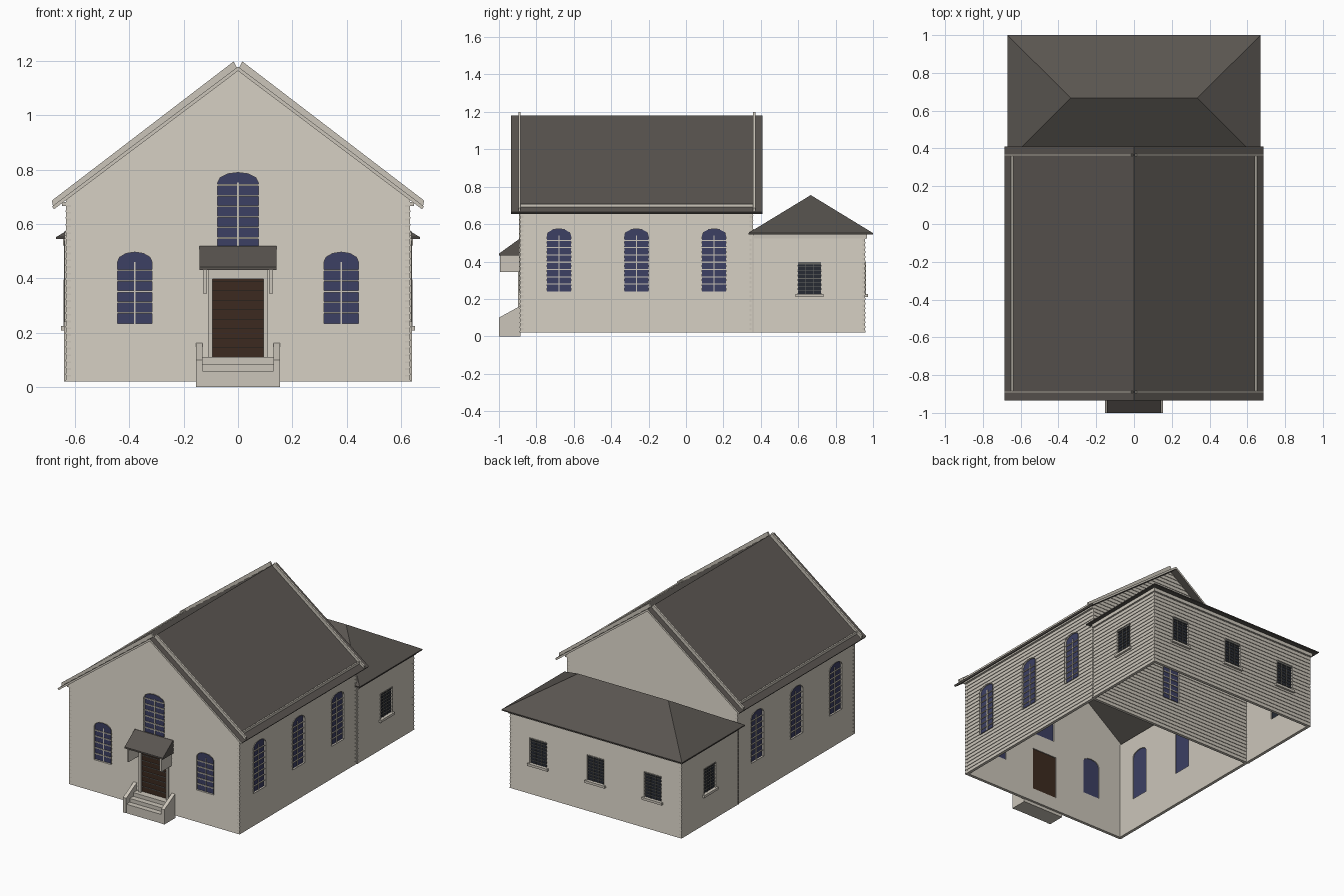
import bpy, bmesh, math
from mathutils import Matrix, Vector

cube = bpy.data.objects.get("Cube")
if cube:
    bpy.data.objects.remove(cube, do_unlink=True)


def material(name, rgb):
    m = bpy.data.materials.new(name)
    m.use_nodes = True
    m.diffuse_color = (*rgb, 1)
    m.node_tree.nodes["Principled BSDF"].inputs["Base Color"].default_value = (*rgb, 1)
    return m


CREAM = material("cream paint", (0.60, 0.56, 0.49))
ROOF = material("roof shingle", (0.10, 0.09, 0.08))
BLUE = material("blue glass", (0.045, 0.05, 0.125))
SLATE = material("dark glass", (0.02, 0.024, 0.034))
SASH = material("grey sash", (0.14, 0.14, 0.13))
BROWN = material("door wood", (0.045, 0.023, 0.014))
IDENT = Matrix.Identity(4)


def finish(name, bm, mats, M=IDENT):
    bmesh.ops.recalc_face_normals(bm, faces=bm.faces)
    me = bpy.data.meshes.new(name)
    bm.to_mesh(me)
    bm.free()
    me.transform(M)
    for m in mats:
        me.materials.append(m)
    ob = bpy.data.objects.new(name, me)
    bpy.context.collection.objects.link(ob)
    return ob


def prism_mesh(pts, d0, d1, axis):
    """Closed outline swept along x or y; the outline is (other axis, z)."""
    bm = bmesh.new()
    at = (lambda a, b, d: (a, d, b)) if axis == "y" else (lambda a, b, d: (d, a, b))
    f = bm.faces.new([bm.verts.new(at(a, b, d0)) for a, b in pts])
    ext = bmesh.ops.extrude_face_region(bm, geom=[f])["geom"]
    move = Vector(at(0, 0, d1 - d0))
    bmesh.ops.translate(bm, vec=move, verts=[v for v in ext if isinstance(v, bmesh.types.BMVert)])
    bmesh.ops.recalc_face_normals(bm, faces=bm.faces)
    return bm


def prism(name, pts, d0, d1, mat, axis="y", M=IDENT):
    return finish(name, prism_mesh(pts, d0, d1, axis), [mat], M)


def boxes(name, spans, mat, M=IDENT):
    """One object made of boxes given as (x0, x1, y0, y1, z0, z1)."""
    bm = bmesh.new()
    for x0, x1, y0, y1, z0, z1 in spans:
        T = Matrix.Translation(((x0 + x1) / 2, (y0 + y1) / 2, (z0 + z1) / 2))
        S = Matrix.Diagonal((x1 - x0, y1 - y0, z1 - z0, 1))
        bmesh.ops.create_cube(bm, size=1, matrix=T @ S)
    return finish(name, bm, [mat], M)


def side(deg, dist):
    """Frame of a wall whose outside faces local -y."""
    return Matrix.Rotation(math.radians(deg), 4, "Z") @ Matrix.Translation((0, -dist, 0))


def outline(x, hw, z0, z1, arch):
    if not arch:
        return [(x - hw, z0), (x + hw, z0), (x + hw, z1), (x - hw, z1)]
    arc = [(x + hw * math.cos(math.pi * i / 6), z1 - arch + arch * math.sin(math.pi * i / 6))
           for i in range(7)]
    return [(x - hw, z0), (x + hw, z0)] + arc


def frame(name, pts, M):
    bm = bmesh.new()
    f = bm.faces.new([bm.verts.new((a, -0.003, b)) for a, b in pts])
    bmesh.ops.inset_individual(bm, faces=[f], thickness=0.006)
    bmesh.ops.delete(bm, geom=[f], context="FACES")
    ext = bmesh.ops.extrude_face_region(bm, geom=bm.faces[:])["geom"]
    bmesh.ops.translate(bm, vec=(0, 0.016, 0),
                        verts=[v for v in ext if isinstance(v, bmesh.types.BMVert)])
    finish(name, bm, [CREAM], M)


def fill_opening(name, kind, x, hw, z0, z1, arch, M):
    pts = outline(x, hw, z0, z1, arch)
    glass = {"arched": BLUE, "small": SLATE, "door": BROWN}[kind]
    prism(name + "_pane", pts, 0.010, 0.014, glass, "y", M)
    frame(name + "_frame", pts, M)
    step = {"arched": 0.039, "small": 0.021, "door": 0.035}[kind]
    thick = 0.003 if kind == "arched" else 0.0015
    n = int((z1 - arch * 0.9 - z0) / step)
    bars = [(x - hw, x + hw, 0.004, 0.011, z0 + i * step - thick, z0 + i * step + thick)
            for i in range(1, n + 1)]
    if kind == "arched":
        bars.append((x - 0.003, x + 0.003, 0.005, 0.011, z0, z1 - arch))
    if kind == "small":
        bars += [(x + s - 0.0015, x + s + 0.0015, 0.005, 0.011, z0, z1) for s in (-0.02, 0.02)]
        bars.append((x - hw, x + hw, 0.002, 0.011, z1 - 0.012, z1))
        boxes(name + "_sill", [(x - 0.075, x + 0.075, -0.012, 0.005, z0 - 0.016, z0)], CREAM, M)
    boxes(name + "_bars", bars, CREAM if kind == "arched" else SASH, M)


BOARD, LAP, BASE = 0.025, 0.004, 0.02
RIDGE, SLOPE = 1.18, 0.752


def wall(name, x0, x1, top, M, openings, gable=False):
    # lapped boards outside, smooth inside
    prof = [(0.02, BASE)]
    z = BASE
    while z < top - 0.001:
        nz = min(z + BOARD, top)
        prof += [(0, z), (LAP, nz)]
        z = nz
    prof.append((0.02, top))
    bm = prism_mesh(prof, x0, x1, "x")
    if gable:
        for s in (-1, 1):
            bmesh.ops.bisect_plane(bm, geom=bm.verts[:] + bm.edges[:] + bm.faces[:],
                                   plane_co=(0, 0, RIDGE - 0.008),
                                   plane_no=(s * SLOPE, 0, 1), clear_outer=True)
            bmesh.ops.holes_fill(bm, edges=[e for e in bm.edges if e.is_boundary])
    ob = finish(name, bm, [CREAM], M)
    # openings are cut through, then filled
    cutters = []
    for i, (kind, x, hw, z0, z1, arch) in enumerate(openings):
        c = prism("cutter", outline(x, hw, z0, z1, arch), -0.05, 0.06, CREAM, "y", M)
        c.hide_render = True
        mod = ob.modifiers.new("opening", "BOOLEAN")
        mod.operation, mod.solver, mod.object = "DIFFERENCE", "EXACT", c
        cutters.append(c)
        fill_opening(f"{name}_{kind}_{i + 1}", kind, x, hw, z0, z1, arch, M)
    if cutters:
        dg = bpy.context.evaluated_depsgraph_get()
        cut = bpy.data.meshes.new_from_object(ob.evaluated_get(dg))
        ob.modifiers.clear()
        ob.data = cut
        for c in cutters:
            bpy.data.objects.remove(c, do_unlink=True)


# Hall walls
def tall(x):
    return ("arched", x, 0.064, 0.24, 0.575, 0.035)


front = [("arched", s * 0.38, 0.064, 0.235, 0.497, 0.037) for s in (-1, 1)]
front += [("arched", 0, 0.075, 0.51, 0.79, 0.037), ("door", 0, 0.095, 0.11, 0.40, 0)]
wall("front_wall", -0.633, 0.633, 1.2, side(0, 0.89), front, True)
wall("rear_wall", -0.633, 0.633, 1.2, side(180, 0.36), [tall(0)], True)
bays = (-0.68, -0.265, 0.15)
wall("left_wall", -0.887, 0.357, 0.685, side(90, 0.635), [tall(y) for y in bays])
wall("right_wall", -0.357, 0.887, 0.685, side(-90, 0.635), [tall(-y) for y in bays])


# Rear annex walls
def small(x):
    return ("small", x, 0.062, 0.225, 0.397, 0)


wall("annex_left_wall", 0.35, 0.957, 0.548, side(90, 0.639), [small(0.66)])
wall("annex_right_wall", -0.957, -0.35, 0.548, side(-90, 0.639), [small(-0.66)])
wall("annex_rear_wall", -0.637, 0.637, 0.548, side(180, 0.96), [small(x) for x in (-0.425, 0, 0.425)])
boxes("annex_eave_trim", [(-0.645, 0.645, 0.955, 0.967, 0.522, 0.549),
                          (-0.645, -0.634, 0.36, 0.967, 0.522, 0.549),
                          (0.634, 0.645, 0.36, 0.967, 0.522, 0.549)], CREAM)
boxes("annex_corner_boards", [(s * 0.638 - 0.003, s * 0.638 + 0.003, 0.353, 0.363, BASE, 0.54)
                              for s in (-1, 1)], CREAM)

# Main roof, with painted gable ends
EAVE = 0.685


def roof_z(x):
    return RIDGE - SLOPE * abs(x)


low = roof_z(EAVE)
roof = prism("main_roof", [(-EAVE, low), (0, RIDGE), (EAVE, low), (EAVE - 0.008, low - 0.01),
                           (0, RIDGE - 0.016), (0.008 - EAVE, low - 0.01)], -0.935, 0.41, ROOF)
roof.data.materials.append(CREAM)
for p in roof.data.polygons:
    if abs(p.normal.y) > 0.9:
        p.material_index = 1

# Raised strips on the roof and trim under the eaves
for s, label in ((1, "left"), (-1, "right")):
    a, b = 0.003, EAVE - 0.004
    strip = [(s * a, roof_z(a) - 0.003), (s * b, roof_z(b) - 0.003),
             (s * (b + 0.004), roof_z(b) + 0.019), (s * (a + 0.013), roof_z(a) + 0.021)]
    for y, end in ((-0.89, "front"), (0.365, "rear")):
        prism(f"{label}_{end}_rake_strip", strip, y - 0.006, y + 0.006, CREAM)
    zs = roof_z(0.645)
    boxes(label + "_eave_strip", [(s * 0.645 - 0.005, s * 0.645 + 0.005, -0.89, 0.365,
                                   zs - 0.006, zs + 0.012)], CREAM)
    boxes(label + "_eave_trim", [(s * 0.64 - 0.007, s * 0.64 + 0.007, -0.888, 0.36, 0.667, 0.682)], CREAM)

# Hipped annex roof
bm = bmesh.new()
ring = [[bm.verts.new((x * 0.67, y, z)) for x, y in ((-1, 0.333), (1, 0.333), (1, 1.0), (-1, 1.0))]
        for z in (0.545, 0.552)]
r0, r1 = bm.verts.new((-0.335, 0.667, 0.755)), bm.verts.new((0.335, 0.667, 0.755))
bm.faces.new(ring[0])
for i in range(4):
    j = (i + 1) % 4
    bm.faces.new((ring[0][i], ring[0][j], ring[1][j], ring[1][i]))
A, B, C, D = ring[1]
for f in ((A, B, r1, r0), (B, C, r1), (C, D, r0, r1), (D, A, r0)):
    bm.faces.new(f)
finish("annex_roof", bm, [ROOF])

# Door canopy, brackets and surround
prism("canopy_roof", [(-1.0, 0.432), (-0.885, 0.432), (-0.885, 0.52), (-0.892, 0.52), (-1.0, 0.442)],
      -0.142, 0.142, ROOF, "x")
boxes("canopy_brackets", [(s * 0.122 - 0.007, s * 0.122 + 0.007, -0.995, -0.885, 0.345, 0.433)
                          for s in (-1, 1)], CREAM)
boxes("door_surround", [(-0.11, -0.093, -0.898, -0.885, 0.11, 0.432),
                        (0.093, 0.11, -0.898, -0.885, 0.11, 0.432),
                        (-0.11, 0.11, -0.898, -0.885, 0.398, 0.432)], CREAM)

# Entrance steps between sloping cheek walls
for s, label in ((1, "left"), (-1, "right")):
    prism(label + "_step_cheek", [(-1.0, 0), (-0.885, 0), (-0.885, 0.163), (-1.0, 0.1)],
          s * 0.13, s * 0.154, CREAM, "x")
prism("entrance_steps", [(-0.998, 0), (-0.885, 0), (-0.885, 0.11), (-0.925, 0.11), (-0.925, 0.085),
                         (-0.962, 0.085), (-0.962, 0.06), (-0.998, 0.06)], -0.132, 0.132, CREAM, "x")
